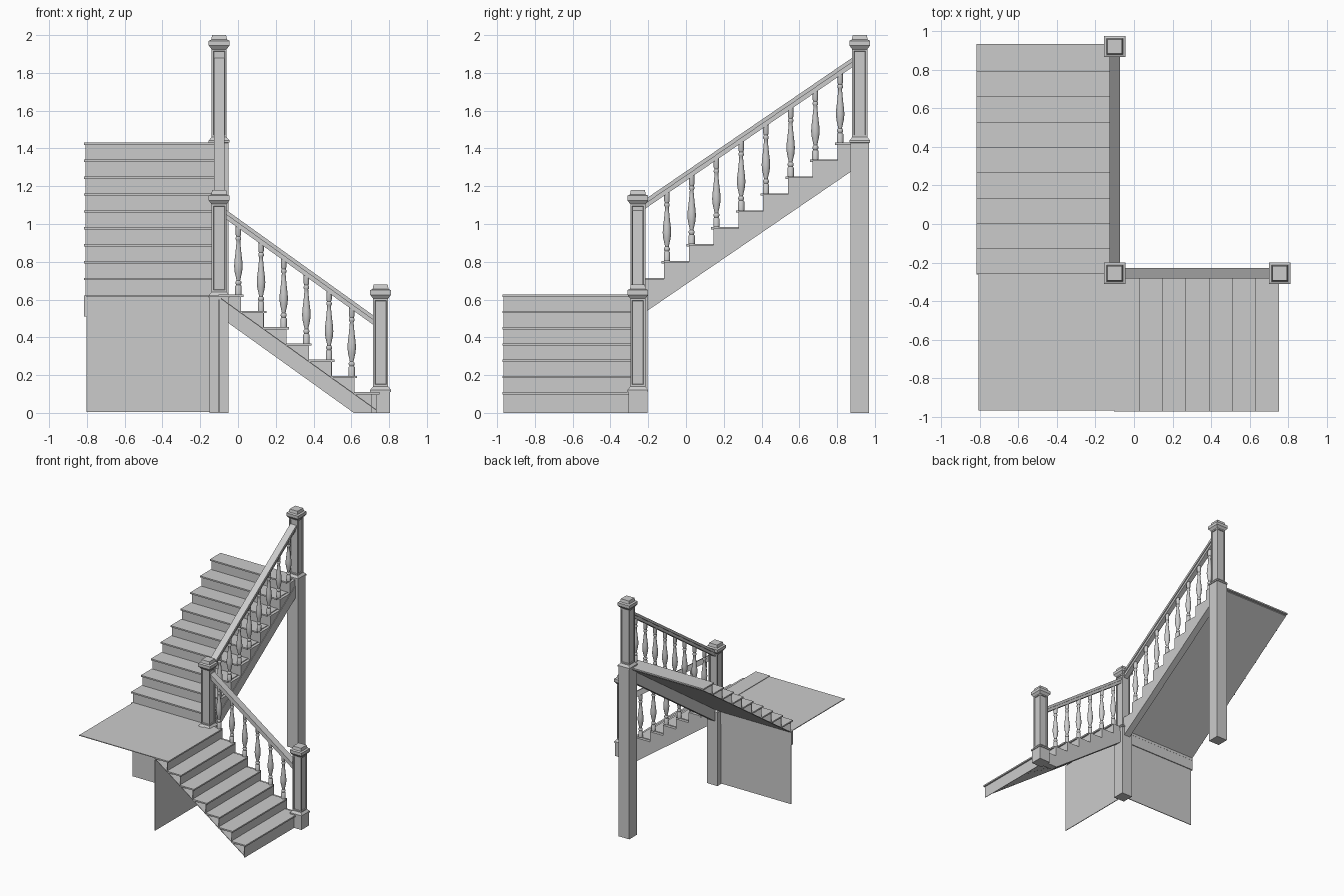
import bpy, bmesh, math
from mathutils import Vector

cube = bpy.data.objects.get("Cube")
if cube:
    bpy.data.objects.remove(cube, do_unlink=True)

grey = bpy.data.materials.new("plain_grey")
grey.use_nodes = True
COLOUR = (0.6, 0.6, 0.6, 1)
grey.diffuse_color = COLOUR
grey.node_tree.nodes["Principled BSDF"].inputs["Base Color"].default_value = COLOUR


def finish(name, bm, smooth=False):
    bmesh.ops.recalc_face_normals(bm, faces=bm.faces)
    mesh = bpy.data.meshes.new(name)
    bm.to_mesh(mesh)
    bm.free()
    mesh.materials.append(grey)
    obj = bpy.data.objects.new(name, mesh)
    bpy.context.collection.objects.link(obj)
    if smooth:
        bpy.ops.object.select_all(action='DESELECT')
        obj.select_set(True)
        bpy.context.view_layer.objects.active = obj
        bpy.ops.object.shade_smooth_by_angle(angle=math.radians(40))
    return obj


def prism(bm, points, v0, v1, world):
    """Extrude a (run, height) outline across the flight from v0 to v1."""
    rings = [[bm.verts.new(world(u, v, z)) for u, z in points] for v in (v0, v1)]
    bm.faces.new(rings[0])
    bm.faces.new(rings[1][::-1])
    for i in range(len(points)):
        j = (i + 1) % len(points)
        bm.faces.new((rings[0][i], rings[0][j], rings[1][j], rings[1][i]))


def rect(u0, u1, z0, z1):
    return [(u0, z0), (u1, z0), (u1, z1), (u0, z1)]


def turned(bm, profile, sides, loc):
    """Stack regular rings of (radius, height); return side faces per level."""
    rings = []
    for r, z in profile:
        angles = [(i + 0.5) * math.tau / sides for i in range(sides)]
        rings.append([bm.verts.new(loc + Vector((r * math.cos(a), r * math.sin(a), z)))
                      for a in angles])
    levels = []
    for low, high in zip(rings, rings[1:]):
        levels.append([bm.faces.new((low[i], low[(i + 1) % sides],
                                     high[(i + 1) % sides], high[i]))
                       for i in range(sides)])
    bm.faces.new(rings[0][::-1])
    bm.faces.new(rings[-1])
    return levels


# Newel posts: plain foot, panelled shaft and stepped cap
def newel(name, x, y, base):
    steps = [(.05, 0), (.055, .001), (.055, .012), (.04, .03), (.04, .495),
             (.055, .515), (.055, .54), (.042, .546), (.037, .57)]
    profile = [(.05, 0)] + [(h, base + z) for h, z in steps]
    bm = bmesh.new()
    levels = turned(bm, [(h * math.sqrt(2), z) for h, z in profile], 4, Vector((x, y, 0)))
    bmesh.ops.recalc_face_normals(bm, faces=bm.faces)
    bmesh.ops.inset_individual(bm, faces=levels[4], thickness=.014)
    bmesh.ops.inset_individual(bm, faces=levels[4], thickness=.003, depth=-.006)
    finish(name, bm)


newel("bottom_newel_post", .755, -.255, .11)
newel("landing_newel_post", -.1, -.255, .61)
newel("top_newel_post", -.1, .92, 1.43)

BALUSTER = [(.017, 0), (.017, .045), (.012, .052), (.016, .06), (.016, .068),
            (.010, .076), (.013, .09), (.020, .12), (.023, .15), (.021, .18),
            (.016, .22), (.012, .26), (.010, .285), (.015, .292), (.015, .3),
            (.011, .308), (.015, .318), (.015, .365)]
NOSE = .013


def flight(label, count, run, rise, floor, world, outer, rail, ends, rail_off):
    slope = rise / run

    def line(u, off):
        return floor + slope * u + off

    def sloped(u0, u1, low, high):
        return [(u0, line(u0, low)), (u1, line(u1, low)),
                (u1, line(u1, high)), (u0, line(u0, high))]

    # Treads and risers
    treads, risers = bmesh.new(), bmesh.new()
    for k in range(count):
        u, z = run * k, floor + rise * (k + 1)
        prism(treads, rect(u, u + run + NOSE, z - .012, z), outer, rail, world)
        foot = max(0, z - rise - .012) if k else max(0, z - rise - .03)
        prism(risers, rect(u + NOSE, u + NOSE + .004, foot, z - .006),
              outer + .007, rail, world)
    finish(label + "_treads", treads)
    finish(label + "_risers", risers)

    # Sloping underside sheet
    bm = bmesh.new()
    prism(bm, sloped(.02, run * count, -.024, -.018), outer + .007, rail, world)
    finish(label + "_soffit", bm)

    # Stringer: sloping board with stepped panel above it
    u0, u1 = ends
    board = sloped(u0, u1, -.122, -.02)
    if board[0][1] < 0:
        board[0] = (.122 / slope - floor / slope, 0)
        board.append((u0, 0))
    bm = bmesh.new()
    prism(bm, board, rail - .028, rail + .028, world)
    finish(label + "_stringer", bm)
    saw = []
    for k in range(count):
        z = floor + rise * (k + 1)
        start = max(u0, run * k + NOSE)
        end = min(u1, run * (k + 1) + NOSE)
        if end > start:
            saw += [(start, z - .006), (end, z - .006)]
    saw += [(saw[-1][0], line(saw[-1][0], -.05)), (saw[0][0], max(0, line(saw[0][0], -.05)))]
    bm = bmesh.new()
    prism(bm, saw, rail - .024, rail + .024, world)
    finish(label + "_stepped_panel", bm)

    # Handrail: wide cap over a narrower rail
    bm = bmesh.new()
    prism(bm, sloped(u0, u1, rail_off - .024, rail_off), rail - .028, rail + .028, world)
    prism(bm, sloped(u0, u1, rail_off - .05, rail_off - .024), rail - .02, rail + .02, world)
    finish(label + "_handrail", bm)

    # Balusters
    bm = bmesh.new()
    for k in range(1, count):
        foot = Vector(world(run * k + .028, rail, floor + rise * (k + 1)))
        turned(bm, BALUSTER, 16, foot)
    finish(label + "_balusters", bm, smooth=True)


flight("lower", 7, .12, .086, .024, lambda u, v, z: (.75 - u, v, z),
       -.972, -.255, (.02, .81), .468)
flight("upper", 9, .131, .0895, .625, lambda u, v, z: (v, u - .26, z),
       -.815, -.1, (.04, 1.14), .476)


# Landing with the edge board and walls below it
def box(name, x0, x1, y0, y1, z0, z1):
    bm = bmesh.new()
    prism(bm, rect(x0, x1, z0, z1), y0, y1, lambda u, v, z: (u, v, z))
    finish(name, bm)


box("landing_floor", -.805, -.09, -.965, -.25, .616, .622)
box("landing_edge_board", -.815, -.14, -.262, -.244, .51, .622)
box("landing_back_wall", -.803, -.14, -.257, -.251, .005, .52)
box("landing_side_wall", -.103, -.097, -.965, -.25, .005, .6)
